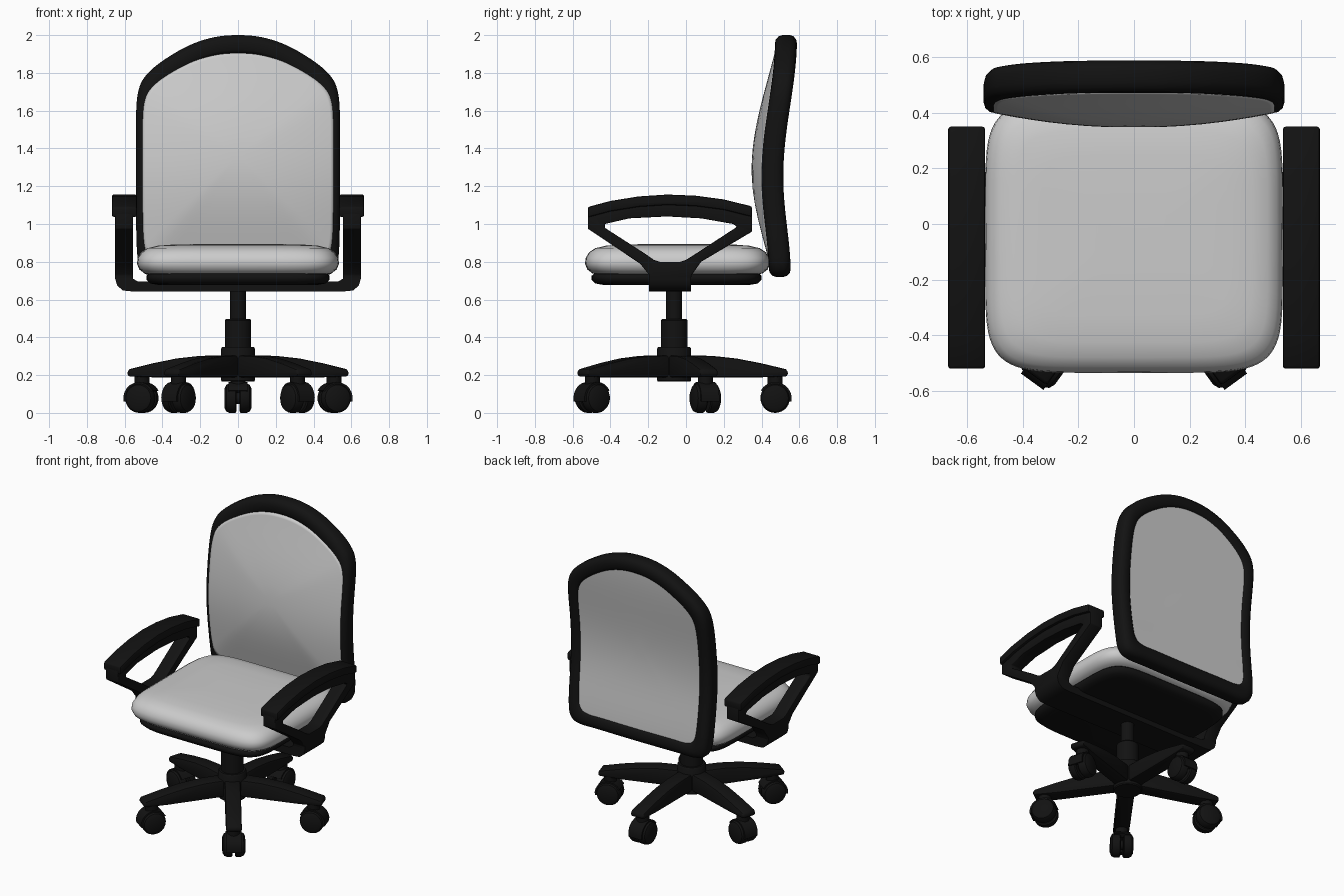
import bpy, bmesh, math
from mathutils import Matrix, Vector

if "Cube" in bpy.data.objects:
    bpy.data.objects.remove(bpy.data.objects["Cube"])

def material(name, c):
    m = bpy.data.materials.new(name)
    m.diffuse_color = (*c, 1)
    m.use_nodes = True
    m.node_tree.nodes["Principled BSDF"].inputs["Base Color"].default_value = m.diffuse_color
    return m

BLACK = material("black plastic", (0.006, 0.006, 0.006))
GREY = material("grey fabric", (0.6, 0.6, 0.6))
CY = -0.063                                   # y of the centre column


def finish(name, bm, mat, bevel=0.0, matrix=None, angle=40):
    bmesh.ops.recalc_face_normals(bm, faces=bm.faces)
    if bevel:
        sharp = [e for e in bm.edges if e.is_manifold and e.calc_face_angle(0) > math.radians(35)]
        bmesh.ops.bevel(bm, geom=sharp, offset=bevel, segments=2, profile=0.5,
                        affect='EDGES', clamp_overlap=True)
    if matrix:
        bm.transform(matrix)
    me = bpy.data.meshes.new(name)
    bm.to_mesh(me)
    bm.free()
    me.materials.append(mat)
    ob = bpy.data.objects.new(name, me)
    bpy.context.collection.objects.link(ob)
    bpy.ops.object.select_all(action='DESELECT')
    ob.select_set(True)
    bpy.context.view_layer.objects.active = ob
    bpy.ops.object.shade_smooth_by_angle(angle=math.radians(angle))
    return ob


def loft(name, rings, mat, closed=False, caps=(True, True), **kw):
    """Bridge equal-length loops of points; closed joins last to first."""
    bm = bmesh.new()
    vs = [[bm.verts.new(p) for p in r] for r in rings]
    n = len(vs[0])
    for a, b in zip(vs, vs[1:] + ([vs[0]] if closed else [])):
        for i in range(n):
            j = (i + 1) % n
            bm.faces.new((a[i], a[j], b[j], b[i]))
    if not closed:
        for r, cap in ((vs[0], caps[0]), (vs[-1], caps[1])):
            if cap:
                bm.faces.new(r)
    return finish(name, bm, mat, **kw)


def lathe(name, prof, mat, matrix=None, n=32):
    rings = [[(r * math.cos(2 * math.pi * i / n), r * math.sin(2 * math.pi * i / n), z)
              for i in range(n)] for r, z in prof]
    return loft(name, rings, mat, matrix=matrix, angle=35)


def spline(pts, sub, closed=True):
    """Catmull-Rom resampling of a closed 2D loop."""
    out, n = [], len(pts)
    for i in range(n):
        p0, p1, p2, p3 = (Vector(pts[(i + k) % n]) for k in (-1, 0, 1, 2))
        for s in range(sub):
            t = s / sub
            out.append(0.5 * (2 * p1 + (p2 - p0) * t + (2 * p0 - 5 * p1 + 4 * p2 - p3) * t * t
                              + (3 * p1 - p0 - 3 * p2 + p3) * t ** 3))
    return out


def rounded(hx, y0, y1, inset, z, power=6, n=72):
    cy, hy = (y0 + y1) / 2, (y1 - y0) / 2
    def f(c):
        return math.copysign(abs(c) ** (2 / power), c)
    return [((hx - inset) * f(math.cos(2 * math.pi * i / n)),
             cy + (hy - inset) * f(math.sin(2 * math.pi * i / n)), z) for i in range(n)]


# seat cushion and the pan beneath it
seat_prof = [(.09, .73), (.04, .738), (.012, .76), (0, .79), (.004, .82), (.022, .85),
             (.055, .872), (.11, .885), (.2, .892), (.4, .894)]
loft("seat_cushion", [rounded(.535, -.535, .445, d, z) for d, z in seat_prof], GREY, angle=60)
pan_prof = [(.06, .678), (.02, .685), (0, .705), (0, .725), (.02, .745)]
loft("seat_pan", [rounded(.485, -.5, .4, d, z) for d, z in pan_prof], BLACK, angle=60)

# backrest: outline in x/z, bent in y
half = [(.3, .722), (.45, .724), (.515, .76), (.535, .86), (.54, 1.1), (.54, 1.4), (.538, 1.62),
        (.52, 1.73), (.475, 1.80), (.39, 1.87), (.26, 1.945), (.13, 1.988)]
outline = spline([(0, .72)] + half + [(0, 2.0)] + [(-x, z) for x, z in reversed(half)], 5)


def bend(z):
    s, a = ((1.25 - z) / .53, .04) if z < 1.25 else ((z - 1.25) / .75, .073)
    return .457 + a * (1 - math.cos(math.pi * s)) / 2


def back_ring(dx, dz, off, t=1.0):
    ring = []
    for x, z in outline:
        zz = 1.36 + (z - 1.36) * (1 - dz / .64) * t
        ring.append((x * (1 - dx / .54) * t, bend(zz) + off, zz))
    return ring


section = [(0, -.02), (.006, -.04), (.022, -.055), (.04, -.058), (.07, -.056), (.085, -.045),
           (.088, 0), (.085, .045), (.07, .056), (.04, .058), (.02, .053), (.005, .038), (0, .02)]
loft("backrest_frame", [back_ring(d, d * 1.1, o) for d, o in section], BLACK, closed=True, angle=60)
steps = [1, .97, .92, .85, .75, .62, .48, .34, .2, .08]
loft("backrest_front_pad", [back_ring(.035, .095, -.02)] +
     [back_ring(.035, .095, -.058 - .053 * (1 - t ** 2), t) for t in steps],
     GREY, caps=(False, True), angle=80)
loft("backrest_rear_panel", [back_ring(.075, .085, .03)] +
     [back_ring(.075, .085, .046, t) for t in steps], GREY, caps=(False, True), angle=80)

# armrests: open triangular support and a wider arched pad
outer = [(-.52, .975), (-.243, .79), (-.195, .73), (-.195, .71), (.026, .71), (.03, .73), (.08, .80),
         (.35, .96), (.35, 1.06), (.1, 1.10), (-.1, 1.11), (-.3, 1.10), (-.52, 1.06)]
inner = [(-.43, .98), (-.22, .845), (-.17, .81), (-.14, .80), (-.03, .80), (0, .81), (.04, .835),
         (.27, .985), (.25, 1.0), (.08, 1.03), (-.1, 1.04), (-.3, 1.03), (-.43, 1.0)]
pad_top = [(-.52, 1.09), (-.4, 1.122), (-.25, 1.146), (-.1, 1.156), (.05, 1.15), (.2, 1.13), (.35, 1.093)]
pad = pad_top + [(y, z - .055) for y, z in reversed(pad_top)]


def at_x(x, loop):
    return [(x, y, z) for y, z in loop]


for side, s in (("left", -1), ("right", 1)):
    loft(f"{side}_arm_support", [at_x(s * .555, outer), at_x(s * .65, outer),
                                 at_x(s * .65, inner), at_x(s * .555, inner)],
         BLACK, closed=True, bevel=.006)
    loft(f"{side}_arm_pad", [at_x(s * .535, pad), at_x(s * .668, pad)], BLACK, bevel=.01)

# U-shaped bracket joining both arms under the seat
u = [(.65, .79), (.65, .71), (.64, .675), (.61, .648), (.56, .643)]
v = [(.53, .695), (.555, .71), (.565, .74), (.565, .79)]
u_loop = u + [(-x, z) for x, z in reversed(u)] + [(-x, z) for x, z in reversed(v)] + v
loft("arm_bracket", [[(x, y, z) for x, z in u_loop] for y in (-.195, .026)], BLACK)

# centre column and hub
centre = Matrix.Translation((0, CY, 0))
lathe("gas_lift", [(.042, .48), (.042, .69)], BLACK, centre)
lathe("column_sleeve", [(.07, .3), (.07, .49), (.064, .497)], BLACK, centre)
lathe("base_hub", [(.085, .165), (.09, .172), (.09, .34), (.083, .35)], BLACK, centre)

# five legs with twin-wheel casters
leg_top = [(.03, .305), (.2, .302), (.33, .288), (.46, .263), (.59, .232), (.604, .22)]
leg_loop = leg_top + [(.6, .193), (.45, .188), (.03, .188)]
arc = [math.radians(a) for a in range(-10, 151, 16)]
hood = [(.088 * math.cos(a), .075 + .088 * math.sin(a)) for a in arc]
hood += [(.06 * math.cos(a), .075 + .06 * math.sin(a)) for a in reversed(arc)]
for k in range(5):
    turn = centre @ Matrix.Rotation(math.radians(90 + 72 * k), 4, 'Z')
    loft(f"base_leg_{k + 1}", [[(x, y, z) for x, z in leg_loop] for y in (-.05, .05)],
         BLACK, bevel=.012, matrix=turn)
    spot = turn @ Matrix.Translation((.535, 0, 0))
    lathe(f"caster_stem_{k + 1}", [(.04, .13), (.04, .195)], BLACK, spot, 20)
    loft(f"caster_hood_{k + 1}", [[(x, y, z) for x, z in hood] for y in (-.05, .05)],
         BLACK, matrix=spot)
    for side, s in (("a", 1), ("b", -1)):
        axle = spot @ Matrix.Translation((0, 0, .078)) @ Matrix.Rotation(-s * math.pi / 2, 4, 'X')
        lathe(f"caster_wheel_{k + 1}{side}",
              [(.07, .008), (.078, .014), (.078, .045), (.07, .062), (.05, .072)], BLACK, axle, 28)
    lathe(f"caster_axle_{k + 1}", [(.03, -.02), (.03, .02)], BLACK,
          spot @ Matrix.Translation((0, 0, .078)) @ Matrix.Rotation(math.pi / 2, 4, 'X'), 16)
